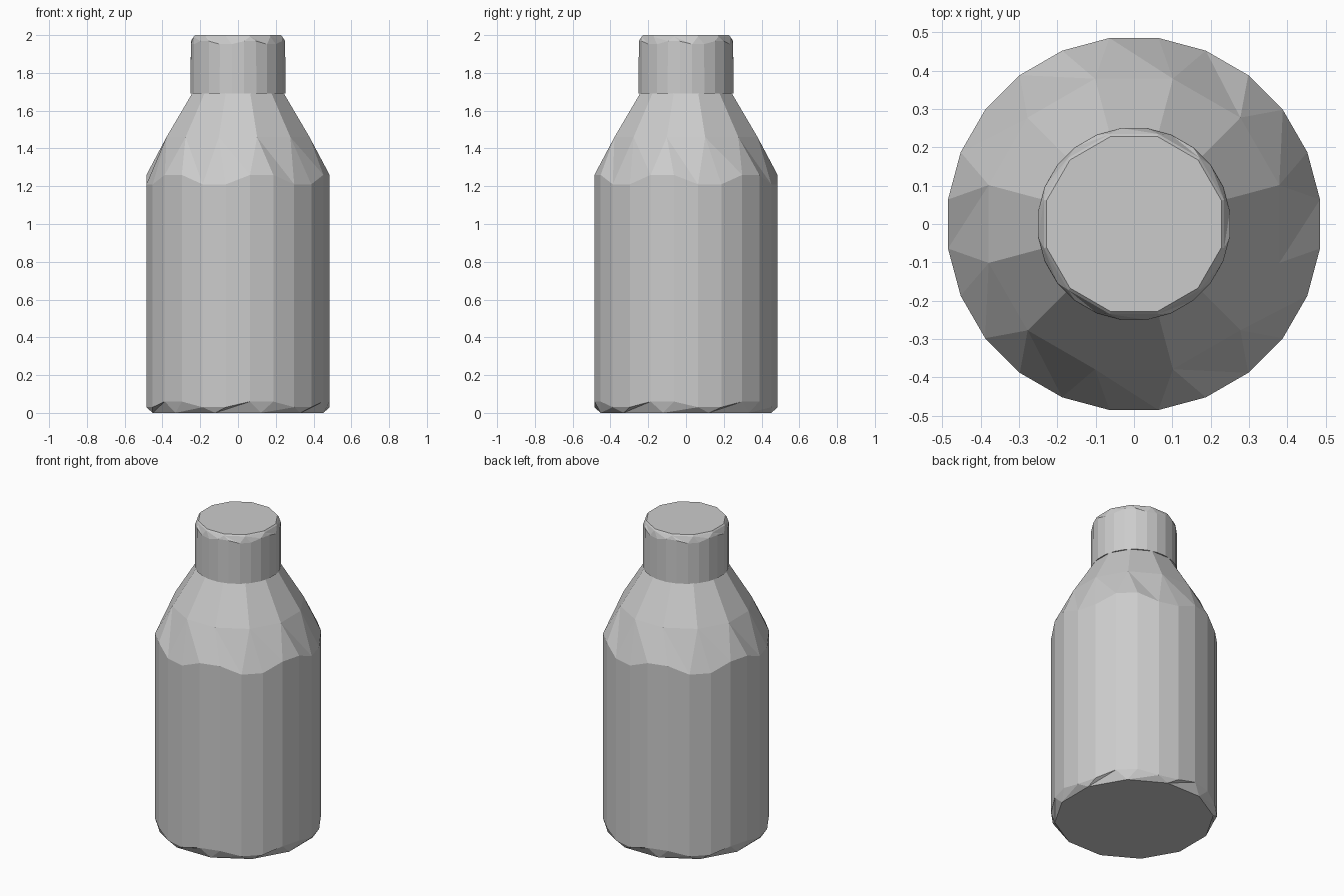
import bpy
import bmesh
from math import cos, sin, pi

cube = bpy.data.objects.get("Cube")
if cube:
    bpy.data.objects.remove(cube)

grey = bpy.data.materials.new("plain grey")
grey.use_nodes = True
colour = (0.6, 0.6, 0.6, 1)
grey.diffuse_color = colour
grey.node_tree.nodes["Principled BSDF"].inputs["Base Color"].default_value = colour

SIDES = 24


def add_ring(bm, z, radius, count, wave=0):
    """Ring with flats facing the axes; wave staggers alternate pairs in height."""
    ring = []
    for i in range(count):
        a = 2 * pi * (i + 0.5) / count
        lift = wave if (i // 2) % 2 else -wave
        ring.append(bm.verts.new((radius * cos(a), radius * sin(a), z + lift)))
    return ring


def bridge(bm, low, high):
    """Join two rings of equal count, or one with half the count of the other."""
    flip = len(low) > len(high)
    few, many = (high, low) if flip else (low, high)
    n, m = len(few), len(many)
    for i in range(n):
        j = (i + 1) % n
        if n == m:
            faces = [(few[i], few[j], many[j], many[i])]
        else:
            a, b, c = many[2 * i], many[2 * i + 1], many[(2 * i + 2) % m]
            faces = [(few[i], b, a), (few[i], few[j], c), (few[i], c, b)]
        for f in faces:
            bm.faces.new(f)


def turned_part(name, profile):
    """Faceted solid from a stack of (height, radius, sides, wave) rings."""
    bm = bmesh.new()
    rings = [add_ring(bm, *p) for p in profile]
    for low, high in zip(rings, rings[1:]):
        bridge(bm, low, high)
    bm.faces.new(rings[0])
    bm.faces.new(rings[-1])
    bmesh.ops.recalc_face_normals(bm, faces=bm.faces)
    mesh = bpy.data.meshes.new(name)
    bm.to_mesh(mesh)
    bm.free()
    mesh.materials.append(grey)
    obj = bpy.data.objects.new(name, mesh)
    bpy.context.collection.objects.link(obj)
    return obj


# Bottle body with a chamfered base and a faceted, slightly convex shoulder
turned_part("bottle_body", [
    (0, 0.468, SIDES // 2, 0),
    (0.045, 0.489, SIDES, 0.015),
    (1.235, 0.489, SIDES, 0.025),
    (1.46, 0.392, SIDES // 2, 0),
    (1.69, 0.252, SIDES // 2, 0),
    (1.72, 0.24, SIDES // 2, 0),
])

# Cap with a chamfered top edge
turned_part("bottle_cap", [
    (1.69, 0.253, SIDES, 0),
    (1.96, 0.252, SIDES, 0.008),
    (1.992, 0.243, SIDES // 2, 0),
    (2.0, 0.236, SIDES // 2, 0),
])
